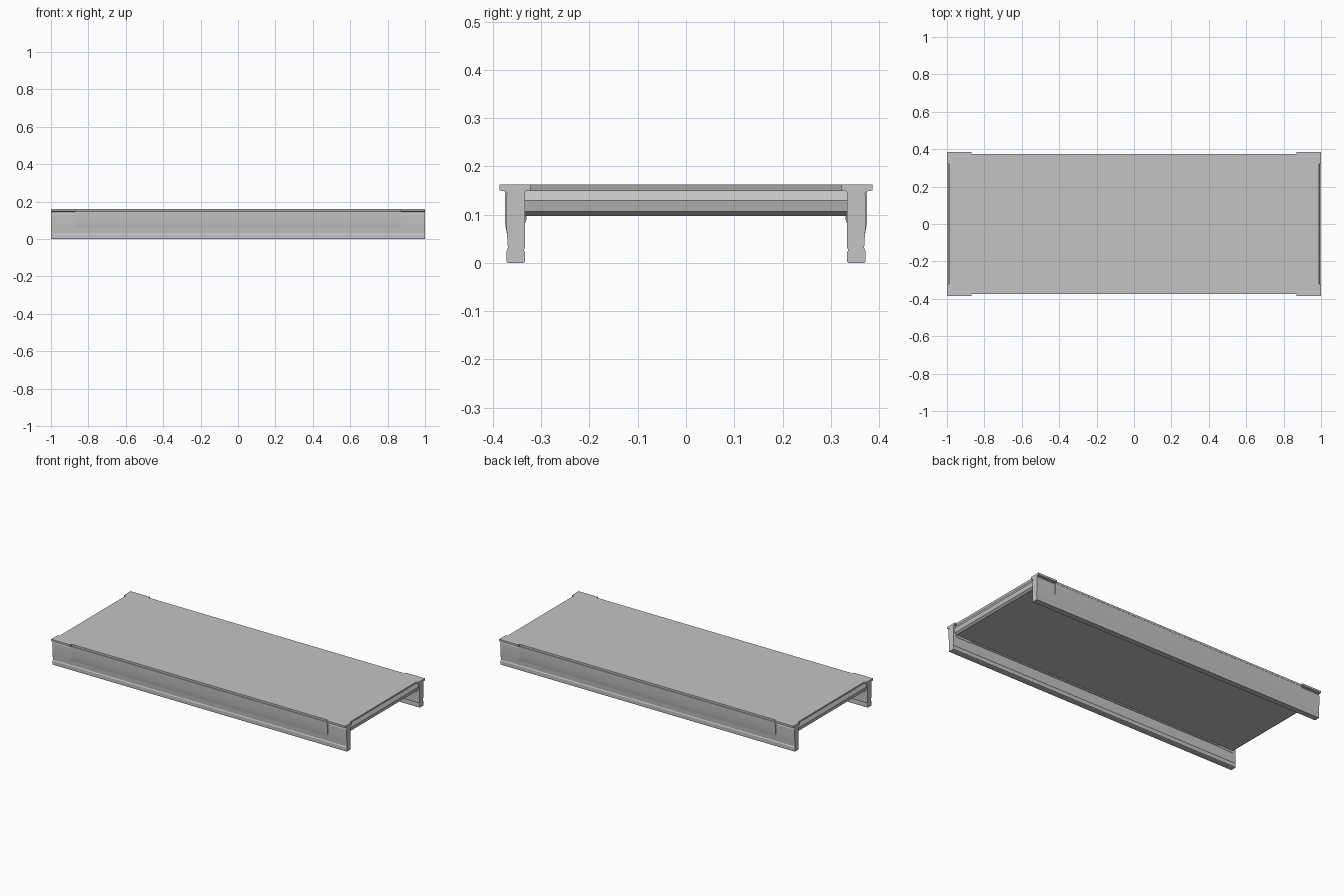
import bpy
import bmesh
import math

cube = bpy.data.objects.get("Cube")
if cube:
    bpy.data.objects.remove(cube, do_unlink=True)

concrete = bpy.data.materials.new("concrete grey")
concrete.use_nodes = True
GREY = (0.55, 0.55, 0.55, 1)
concrete.diffuse_color = GREY
concrete.node_tree.nodes["Principled BSDF"].inputs["Base Color"].default_value = GREY


def prism(name, profile, place, start, end):
    """Extrude a closed profile between two stations; place maps (u, v, station) to xyz."""
    bm = bmesh.new()
    rings = [[bm.verts.new(place(u, v, s)) for u, v in profile] for s in (start, end)]
    n = len(profile)
    bm.faces.new(rings[0])
    bm.faces.new(rings[1][::-1])
    for i in range(n):
        j = (i + 1) % n
        bm.faces.new((rings[0][i], rings[1][i], rings[1][j], rings[0][j]))
    bmesh.ops.recalc_face_normals(bm, faces=bm.faces)
    mesh = bpy.data.meshes.new(name)
    bm.to_mesh(mesh)
    bm.free()
    mesh.materials.append(concrete)
    obj = bpy.data.objects.new(name, mesh)
    bpy.context.collection.objects.link(obj)
    bpy.ops.object.select_all(action="DESELECT")
    obj.select_set(True)
    bpy.context.view_layer.objects.active = obj
    bpy.ops.object.shade_smooth_by_angle(angle=math.radians(15))
    return obj


TOP = 0.162

# Deck slab: its ends have a lip, a throat and a rounded underside
end = [(0.988, TOP), (0.984, 0.15), (0.996, 0.129), (0.99, 0.106), (0.978, 0.097)]
slab = end + [(-x, z) for x, z in reversed(end)]
prism("deck_slab", slab, lambda u, v, s: (u, s, v), -0.335, 0.335)

# Side girder: foot, tapering web and inner face
girder = [(0.334, 0.002), (0.337, 0), (0.37, 0), (0.372, 0.003), (0.372, 0.024),
          (0.369, 0.031), (0.371, 0.06), (0.373, 0.085), (0.373, 0.135),
          (0.371, 0.142), (0.371, 0.155), (0.334, 0.155), (0.334, 0.031),
          (0.336, 0.027), (0.334, 0.022)]
# Wide flange that caps each end of a girder
flange = [(0.322, TOP), (0.322, 0.151), (0.331, 0.149), (0.335, 0.143),
          (0.37, 0.143), (0.374, 0.148), (0.386, 0.15), (0.386, TOP)]
# Thickened facing and deck edge along the middle
facing = [(0.33, TOP), (0.33, 0.09), (0.371, 0.06), (0.3755, 0.085),
          (0.3755, 0.148), (0.374, 0.15), (0.374, TOP)]
# Small pad under the slab at each inner corner
pad = [(0.332, 0.1), (0.332, 0.084), (0.338, 0.084), (0.338, 0.1)]

for side, label in ((-1, "front"), (1, "back")):
    def along_x(u, v, s, side=side):
        return (s, side * u, v)

    prism(label + "_girder", girder, along_x, -1, 1)
    prism(label + "_girder_facing", facing, along_x, -0.872, 0.872)
    for hand, word in ((-1, "right"), (1, "left")):
        prism(f"{label}_{word}_flange", flange, along_x, hand * 0.87, hand)
        prism(f"{label}_{word}_pad", pad, along_x, hand * 0.88, hand * 0.98)
